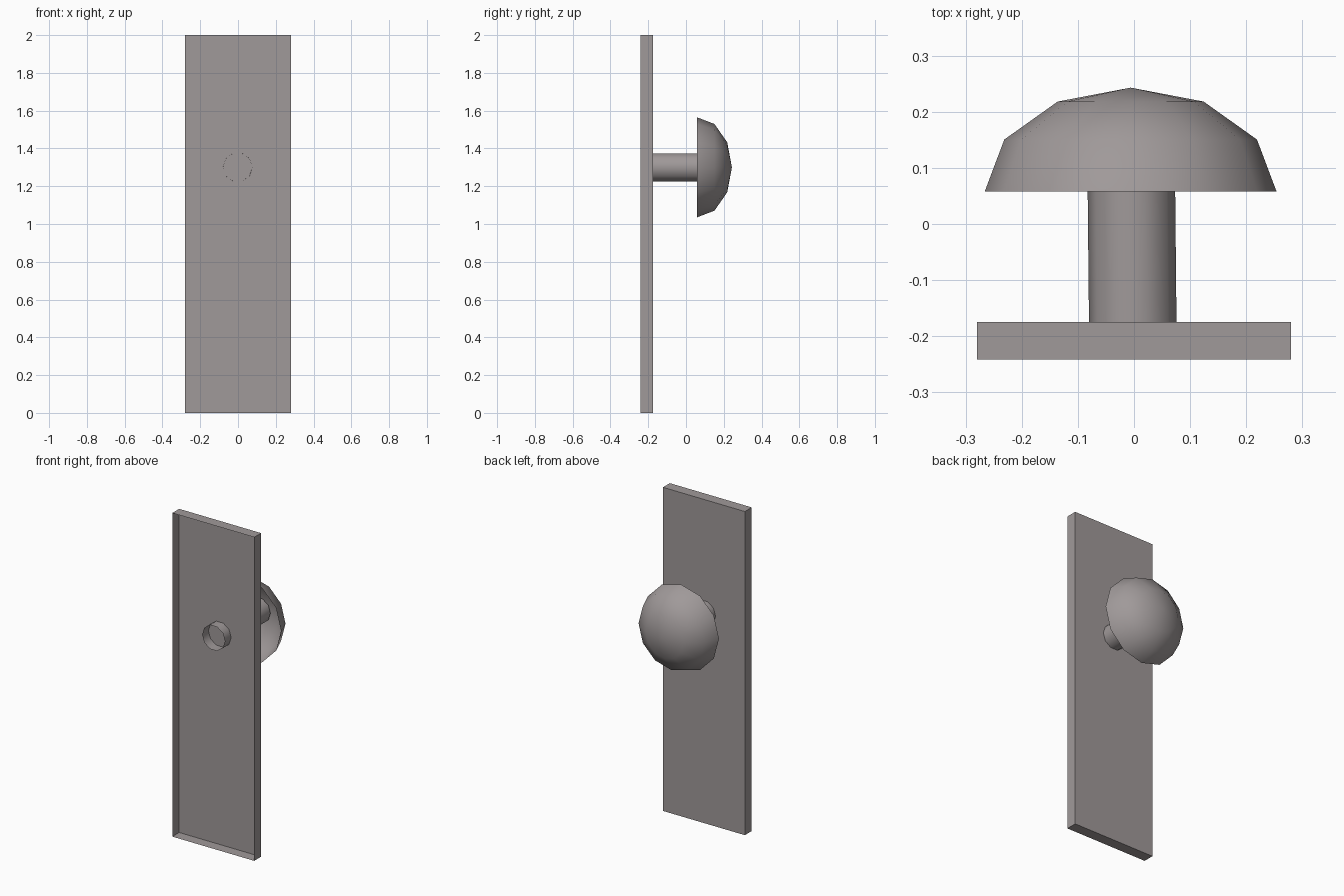
import bpy, bmesh, math
from mathutils import Matrix

if "Cube" in bpy.data.objects:
    bpy.data.objects.remove(bpy.data.objects["Cube"])

metal = bpy.data.materials.new("warm_grey_metal")
metal.diffuse_color = (0.35, 0.32, 0.32, 1)
metal.use_nodes = True
metal.node_tree.nodes["Principled BSDF"].inputs["Base Color"].default_value = metal.diffuse_color


def finish(name, bm, smooth):
    me = bpy.data.meshes.new(name)
    for f in bm.faces:
        f.smooth = smooth
    bm.to_mesh(me)
    bm.free()
    ob = bpy.data.objects.new(name, me)
    me.materials.append(metal)
    bpy.context.collection.objects.link(ob)
    return ob


def lathe(name, profile, sides, cx, cz, sx=1.0, sz=1.0, lean=0.0):
    """Open surface of revolution around the y axis; profile is (radius, y)."""
    bm = bmesh.new()
    rings = []
    for r, y in profile:
        x0 = cx + lean * y
        if r == 0:
            rings.append([bm.verts.new((x0, y, cz))] * sides)
        else:
            rings.append([bm.verts.new((x0 + r * sx * math.cos(2 * math.pi * i / sides), y,
                                        cz + r * sz * math.sin(2 * math.pi * i / sides)))
                          for i in range(sides)])
    for a, b in zip(rings, rings[1:]):
        for i in range(sides):
            j = (i + 1) % sides
            quad = [a[j], a[i], b[i], b[j]]
            bm.faces.new(list(dict.fromkeys(quad)))
    return finish(name, bm, True)


# Back plate: shallow box, open at the front
bm = bmesh.new()
bmesh.ops.create_cube(bm, size=1, matrix=Matrix.Translation((0, -0.208, 1))
                      @ Matrix.Diagonal((0.56, 0.067, 2, 1)))
bm.normal_update()
bmesh.ops.delete(bm, geom=[f for f in bm.faces if f.normal.y < -0.9], context='FACES')
finish("back_plate", bm, False)

# Stem: open tube through the plate and up into the hollow knob
lathe("stem", [(0.078, -0.236), (0.078, 0.215)], 10, -0.004, 1.3, lean=-0.01)

# Knob: hollow half-sphere, flattened along y
dome = [(math.cos(math.radians(a)) if a < 90 else 0,
         0.058 + 0.185 * math.sin(math.radians(a))) for a in (0, 30, 60, 90)]
lathe("knob", dome, 12, -0.006, 1.3, 0.26, 0.265)
